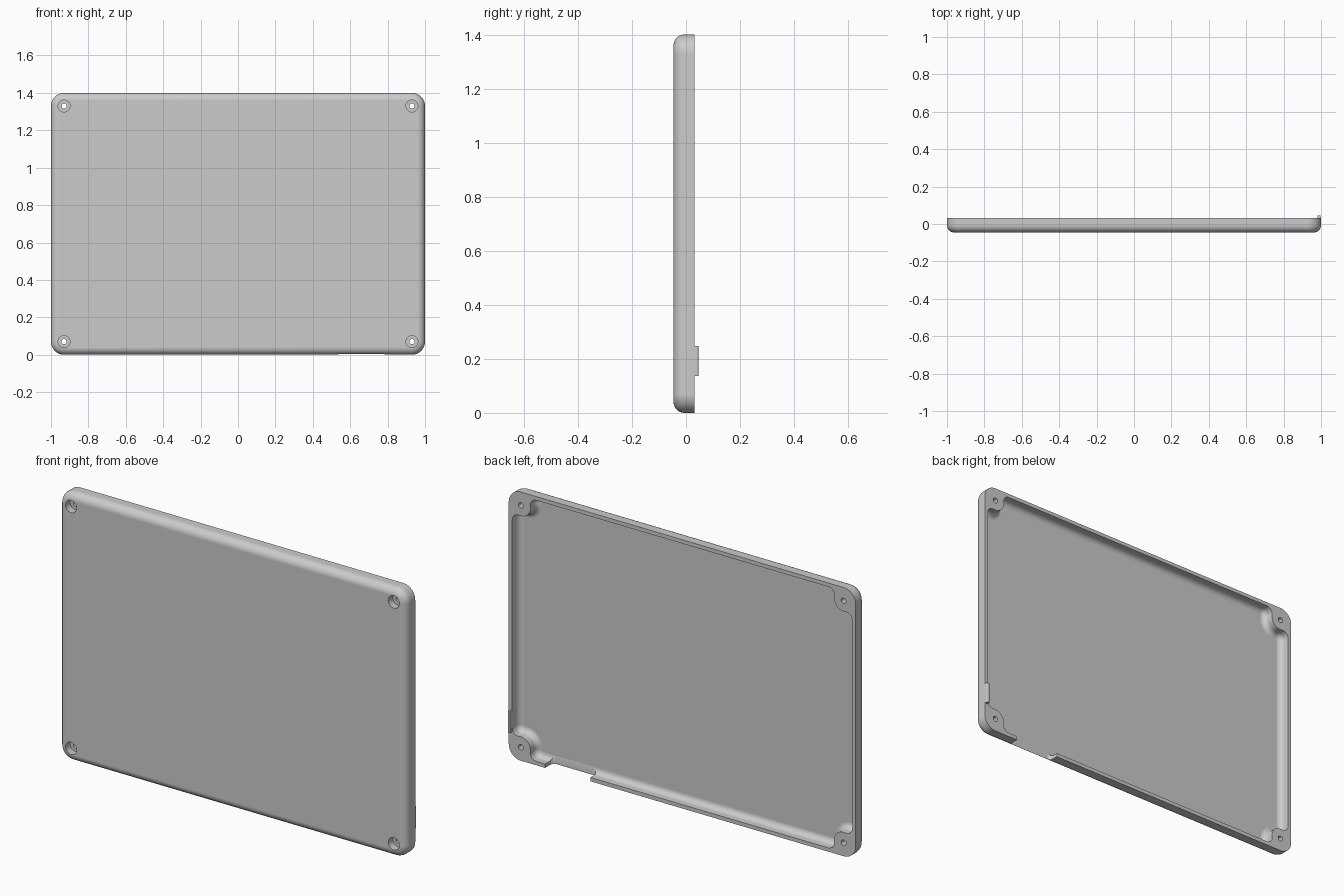
import bpy, bmesh, math
from mathutils import Vector, Matrix

cube = bpy.data.objects.get("Cube")
if cube:
    bpy.data.objects.remove(cube, do_unlink=True)

HALF_X, HALF_Z = 1.0, 0.7
FRONT, RIM, FLOOR = -0.046, 0.031, -0.026
INSET = 0.07            # screw centres and outer corner radius
WALL, BOSS, FILLET = 0.02, 0.055, 0.035
EDGE, COVE = 0.04, 0.03  # outer edge rounding, inner floor rounding

grey = bpy.data.materials.new("light_grey")
grey.use_nodes = True
grey.diffuse_color = (0.6, 0.6, 0.6, 1)
grey.node_tree.nodes["Principled BSDF"].inputs["Base Color"].default_value = grey.diffuse_color


def arc(cu, cv, r, a, b, n):
    return [(cu + r * math.cos(a + (b - a) * i / n),
             cv + r * math.sin(a + (b - a) * i / n)) for i in range(n + 1)]


def outer_corner(o):
    return arc(INSET, INSET, INSET - o, math.pi, 1.5 * math.pi, 12)


def cavity_corner(o):
    # wall fillet, then around the screw boss, then the mirrored fillet
    du = WALL + FILLET - INSET
    h = math.sqrt((BOSS + FILLET) ** 2 - du ** 2)
    to_boss = math.atan2(-h, -du) % (2 * math.pi)
    first = arc(INSET + du, INSET + h, FILLET - o, math.pi, to_boss, 8)
    start = math.atan2(h, du)
    boss = arc(INSET, INSET, BOSS + o, start, math.pi / 2 - start, 16)
    return first + boss[1:-1] + [(v, u) for u, v in reversed(first)]


def outline(corner, o):
    ring = []
    for sx, sz in ((1, 1), (-1, 1), (-1, -1), (1, -1)):
        pts = corner(o)
        if sx * sz < 0:
            pts = pts[::-1]
        ring += [(sx * (HALF_X - u), HALF_Z + sz * (HALF_Z - v)) for u, v in pts]
    return ring


def finish(bm, name):
    bmesh.ops.recalc_face_normals(bm, faces=bm.faces)
    mesh = bpy.data.meshes.new(name)
    bm.to_mesh(mesh)
    bm.free()
    mesh.materials.append(grey)
    ob = bpy.data.objects.new(name, mesh)
    bpy.context.collection.objects.link(ob)
    return ob


def loft(name, corner, levels):
    bm = bmesh.new()
    rings = [[bm.verts.new((x, y, z)) for x, z in outline(corner, o)] for y, o in levels]
    n = len(rings[0])
    for a, b in zip(rings, rings[1:]):
        for i in range(n):
            j = (i + 1) % n
            bm.faces.new((a[i], a[j], b[j], b[i]))
    bm.faces.new(rings[0])
    bm.faces.new(rings[-1])
    return finish(bm, name)


def rounded_levels(start, r, end, n=8):
    turns = [math.pi / 2 * i / n for i in range(n + 1)]
    return [(start + r * (1 - math.cos(t)), r * (1 - math.sin(t))) for t in turns] + [(end, 0)]


def box(name, lo, hi, bevel, pick):
    lo, hi = Vector(lo), Vector(hi)
    bm = bmesh.new()
    bmesh.ops.create_cube(bm, size=1)
    for v in bm.verts:
        v.co = (lo + hi) / 2 + v.co * (hi - lo)
    edges = [e for e in bm.edges if pick(e)]
    bmesh.ops.bevel(bm, geom=edges, offset=bevel, segments=5, profile=0.5, affect='EDGES')
    return finish(bm, name)


def screw_holes(name, radius, y0, y1):
    bm = bmesh.new()
    for sx in (-1, 1):
        for sz in (-1, 1):
            spot = Vector((sx * (HALF_X - INSET), (y0 + y1) / 2, HALF_Z + sz * (HALF_Z - INSET)))
            bmesh.ops.create_cone(bm, cap_ends=True, segments=32, radius1=radius, radius2=radius,
                                  depth=y1 - y0,
                                  matrix=Matrix.Translation(spot) @ Matrix.Rotation(math.pi / 2, 4, 'X'))
    return finish(bm, name)


def activate(ob):
    bpy.ops.object.select_all(action='DESELECT')
    ob.select_set(True)
    bpy.context.view_layer.objects.active = ob


# Shell with rounded front edge
shell = loft("cover_shell", outer_corner, rounded_levels(FRONT, EDGE, RIM))

# Cutters: hollow with coved floor, screw holes, counterbores, cable notch
cutters = [
    loft("cavity_cutter", cavity_corner, rounded_levels(FLOOR, COVE, RIM + 0.05)),
    screw_holes("screw_cutter", 0.014, FRONT - 0.05, RIM + 0.05),
    screw_holes("counterbore_cutter", 0.032, FRONT - 0.05, -0.008),
    box("notch_cutter", (0.53, FLOOR + 0.001, -0.1), (0.79, 0.1, 0.052), 0.02,
        lambda e: all(v.co.y < 0 for v in e.verts) and abs(e.verts[0].co.z - e.verts[1].co.z) > 0.1),
]
activate(shell)
for cutter in cutters:
    cutter.hide_render = True
    mod = shell.modifiers.new(cutter.name, 'BOOLEAN')
    mod.operation, mod.solver, mod.object = 'DIFFERENCE', 'EXACT', cutter
    bpy.ops.object.modifier_apply(modifier=mod.name)
for cutter in cutters:
    bpy.data.objects.remove(cutter, do_unlink=True)

# Locating tab on the left side rim
tab = box("rim_tab", (0.981, 0.01, 0.137), (0.998, 0.046, 0.248), 0.006,
          lambda e: all(v.co.y > 0.04 and v.co.x > 0.99 for v in e.verts))

for ob in (shell, tab):
    activate(ob)
    bpy.ops.object.shade_smooth_by_angle(angle=math.radians(35))
    weighted = ob.modifiers.new("even_shading", 'WEIGHTED_NORMAL')
    weighted.keep_sharp = True
